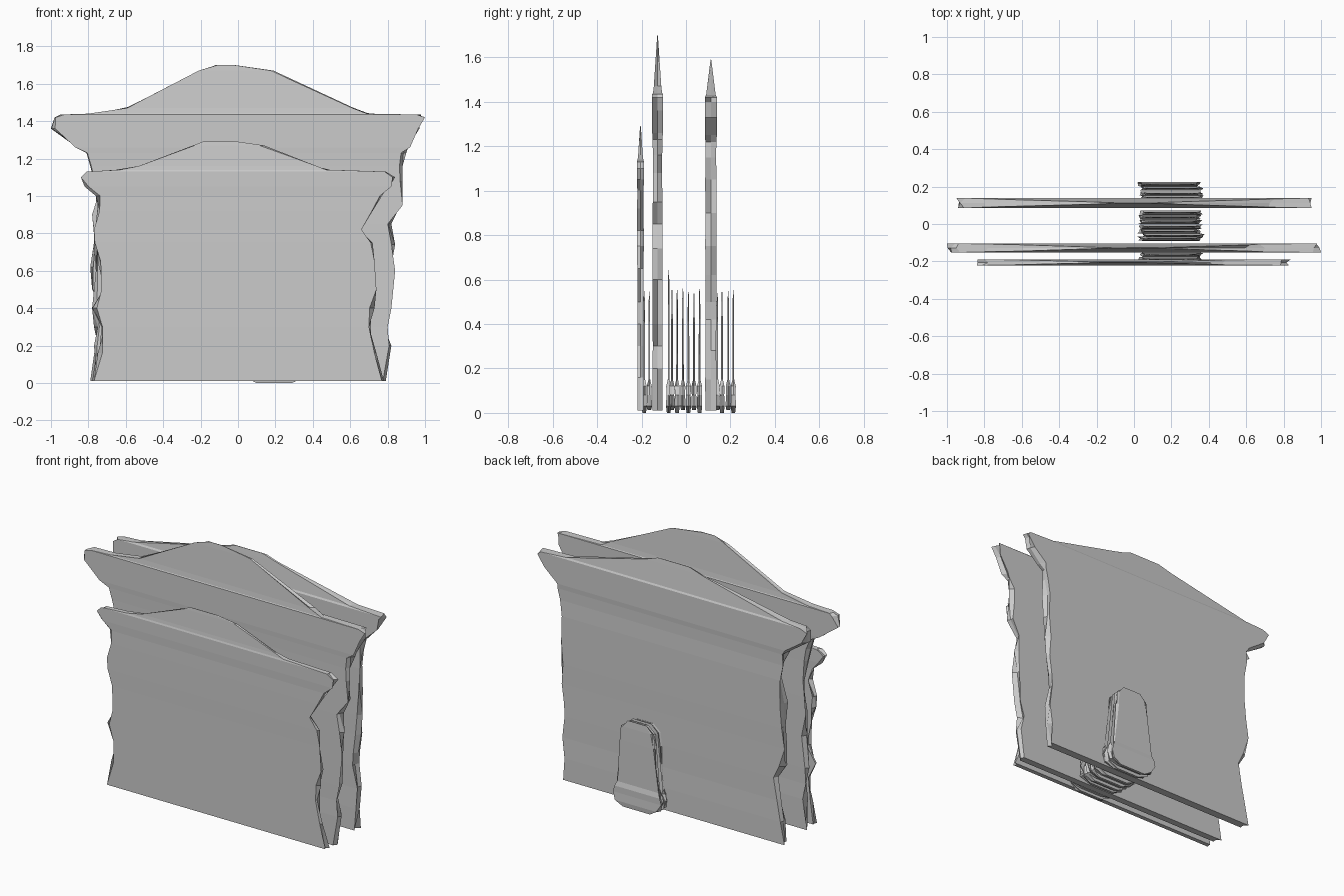
import bpy, bmesh, random

random.seed(4)


def slab(name, y, rows, rough, curve=0.0):
    """Stack of six-sided rings. Each row: z, left x, right x, half thickness."""
    bm = bmesh.new()
    rings = []
    for z, xl, xr, t in rows:
        # chipped ends: one of the three end points stays on the outline
        def chips():
            c = [random.uniform(0.1, 1) * rough for _ in range(3)]
            c[random.randrange(3)] = 0
            return c
        a, b = chips(), chips()
        pts = [(xl + a[0], y - t), (xr - b[0], y - t), (xr - b[1], y),
               (xr - b[2], y + t), (xl + a[2], y + t), (xl + a[1], y)]
        rings.append([bm.verts.new((px, py, z)) for px, py in pts])
    for r0, r1 in zip(rings, rings[1:]):
        for i in range(6):
            j = (i + 1) % 6
            bm.faces.new((r0[i], r0[j], r1[j], r1[i]))
    bm.faces.new(rings[0][::-1])
    bm.faces.new(rings[-1])
    bmesh.ops.recalc_face_normals(bm, faces=bm.faces)
    me = bpy.data.meshes.new(name)
    bm.to_mesh(me)
    bm.free()
    ob = bpy.data.objects.new(name, me)
    bpy.context.collection.objects.link(ob)
    return ob


def wall(name, y, t, body, cap):
    """Ragged body rows (z, left, right), then clean cornice and gable rows."""
    rows = [(z, l, r, t * random.uniform(0.85, 0.95)) for z, l, r in body]
    rows += [(z, l, r, t * k) for z, l, r, k in cap]
    slab(name, y, rows, 0.03)


# low front wall
wall("front_wall", -0.205, 0.016,
     [(0.01, -0.77, 0.78), (0.16, -0.75, 0.74), (0.3, -0.73, 0.71),
      (0.4, -0.78, 0.73), (0.5, -0.73, 0.74), (0.65, -0.75, 0.73),
      (0.75, -0.77, 0.72), (0.82, -0.77, 0.66), (0.92, -0.74, 0.72),
      (1.0, -0.76, 0.77)],
     [(1.05, -0.82, 0.82, 1), (1.10, -0.84, 0.84, 1), (1.13, -0.81, 0.79, 1),
      (1.14, -0.65, 0.49, 0.8), (1.16, -0.53, 0.42, 0.65),
      (1.27, -0.24, 0.14, 0.2), (1.29, -0.19, 0.0, 0.08)])

# tall middle wall
wall("middle_wall", -0.128, 0.024,
     [(0.01, -0.78, 0.79), (0.2, -0.77, 0.82), (0.3, -0.77, 0.80),
      (0.4, -0.78, 0.82), (0.6, -0.76, 0.84), (0.74, -0.77, 0.84),
      (0.85, -0.76, 0.82), (0.95, -0.75, 0.88), (1.08, -0.77, 0.88),
      (1.16, -0.79, 0.88), (1.23, -0.81, 0.90)],
     [(1.26, -0.87, 0.92, 1), (1.36, -1.0, 0.97, 1), (1.42, -0.98, 1.0, 1),
      (1.435, -0.95, 0.98, 1), (1.44, -0.8, 0.70, 0.85),
      (1.47, -0.6, 0.62, 0.7), (1.67, -0.21, 0.19, 0.15),
      (1.70, -0.12, -0.02, 0.04)])

# tall back wall
wall("back_wall", 0.112, 0.027,
     [(0.01, -0.79, 0.77), (0.15, -0.77, 0.78), (0.28, -0.75, 0.78),
      (0.42, -0.73, 0.76), (0.5, -0.78, 0.77), (0.62, -0.79, 0.79),
      (0.75, -0.77, 0.80), (0.9, -0.78, 0.79), (1.05, -0.76, 0.80),
      (1.15, -0.78, 0.80), (1.22, -0.79, 0.81)],
     [(1.25, -0.82, 0.84, 1), (1.33, -0.94, 0.92, 1), (1.40, -0.95, 0.95, 1),
      (1.42, -0.93, 0.95, 1), (1.43, -0.8, 0.75, 0.8),
      (1.56, -0.2, 0.22, 0.2), (1.59, -0.11, 0.12, 0.05)])

# row of thin tapered plates on thick feet
plate_ys = [-0.188, -0.165, -0.078, -0.063, -0.040, -0.014, 0.011, 0.036,
            0.061, 0.141, 0.162, 0.190, 0.213]
for i, y in enumerate(plate_ys):
    d = random.uniform(-0.015, 0.01)
    h = 1.16 if i == 2 else random.uniform(0.97, 1.01)
    rows = [(0.0 + 0.012 * (i % 2), 0.10, 0.29, 0.008), (0.03, 0.035, 0.35, 0.012),
            (0.08, 0.03 + d, 0.37 + d, 0.010), (0.12, 0.04 + d, 0.36 + d, 0.011),
            (0.15, 0.05 + d, 0.35 + d, 0.004), (0.42 * h, 0.07, 0.32, 0.0035),
            (0.51 * h, 0.08, 0.31, 0.003), (0.555 * h, 0.13, 0.26, 0.001)]
    slab("thin_plate", y, rows, 0.02)
